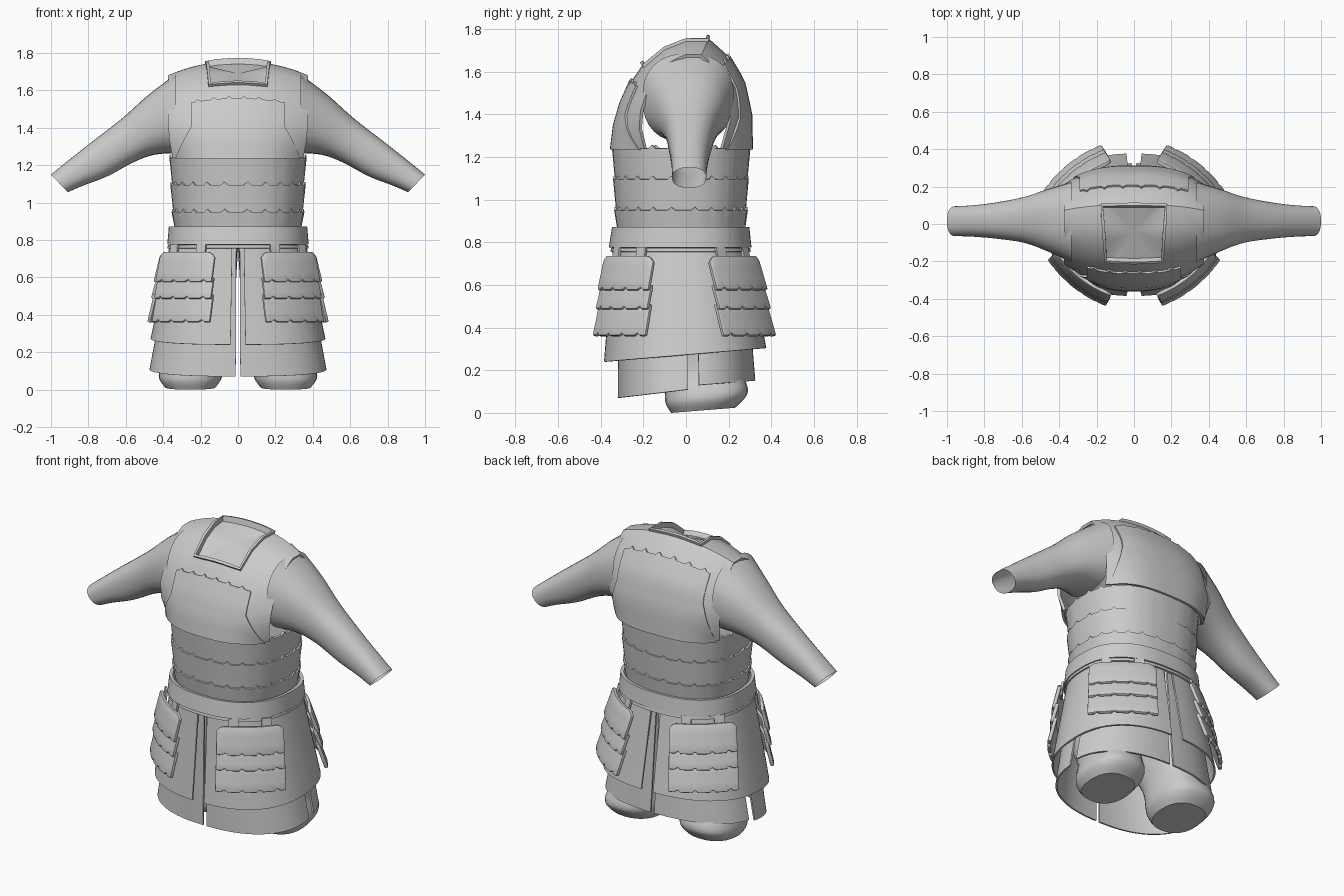
import bpy, bmesh, math
from mathutils import Vector

cube = bpy.data.objects.get("Cube")
if cube:
    bpy.data.objects.remove(cube, do_unlink=True)

grey = bpy.data.materials.new("plain_grey")
grey.use_nodes = True
grey.diffuse_color = (0.6, 0.6, 0.6, 1)
grey.node_tree.nodes["Principled BSDF"].inputs["Base Color"].default_value = (0.6, 0.6, 0.6, 1)


def finish(bm, name, thick=0, mirror=False, bevel=0):
    """Turn a bmesh into a shaded object with optional thickness and mirroring."""
    bmesh.ops.recalc_face_normals(bm, faces=bm.faces)
    mesh = bpy.data.meshes.new(name)
    bm.to_mesh(mesh)
    bm.free()
    mesh.materials.append(grey)
    obj = bpy.data.objects.new(name, mesh)
    bpy.context.collection.objects.link(obj)
    if thick:
        mod = obj.modifiers.new("thickness", "SOLIDIFY")
        mod.thickness, mod.offset = thick, 0
    if bevel:
        mod = obj.modifiers.new("rounding", "BEVEL")
        mod.width, mod.segments, mod.angle_limit = bevel, 2, math.radians(50)
    if mirror:
        obj.modifiers.new("mirror", "MIRROR").use_clip = False
    bpy.ops.object.select_all(action="DESELECT")
    obj.select_set(True)
    bpy.context.view_layer.objects.active = obj
    for mod in list(obj.modifiers):
        bpy.ops.object.modifier_apply(modifier=mod.name)
    bpy.ops.object.shade_smooth_by_angle(angle=math.radians(35))
    return obj


def sheet(fn, nu, nv, closed=False, cap=False, keep=None):
    """Grid surface from fn(u, v); closed wraps around u."""
    bm = bmesh.new()
    cols = nu if closed else nu + 1
    rows = [[bm.verts.new(fn(i / nu, j / nv)) for i in range(cols)] for j in range(nv + 1)]
    for j in range(nv):
        for i in range(nu):
            k = (i + 1) % cols
            if keep is None or keep(i, j):
                bm.faces.new((rows[j][i], rows[j][k], rows[j + 1][k], rows[j + 1][i]))
    if cap:
        bm.faces.new(rows[0])
    return bm


def lerp(a, b, t):
    return a + (b - a) * t


def spline(rows, t):
    """Smooth interpolation through rows of numbers."""
    p = t * (len(rows) - 1)
    i = min(int(p), len(rows) - 2)
    f = p - i
    a, b, c, d = (rows[min(max(k, 0), len(rows) - 1)] for k in range(i - 1, i + 3))
    return [0.5 * (2 * q + (r - o) * f + (2 * o - 5 * q + 4 * r - s) * f * f
                   + (3 * q - o - 3 * r + s) * f ** 3) for o, q, r, s in zip(a, b, c, d)]


def oval(angle, rx, front, back):
    """Squarish oval cross-section of the body."""
    c, s = math.cos(angle), math.sin(angle)
    return (math.copysign(abs(c) ** 0.85, c) * rx,
            math.copysign(abs(s) ** 0.85, s) * (front if s < 0 else back))


def bump(index, every=5, height=0.016):
    return height if index % every == every // 2 else 0


# Banded trunk: each lame flares upward into a scalloped top edge
def band(name, low, high, scallop=True, thick=0.014):
    def point(u, v):
        rx, front, back, z = (lerp(a, b, v) for a, b in zip(low, high))
        x, y = oval(u * math.tau, rx, front, back)
        return x, y, z + (bump(round(u * 120)) * v if scallop else 0)
    finish(sheet(point, 120, 2, closed=True), name, thick)


band("lower_band", (0.33, 0.315, 0.27, 0.86), (0.348, 0.33, 0.283, 0.95))
band("middle_band", (0.338, 0.32, 0.273, 0.94), (0.355, 0.335, 0.287, 1.095))
band("upper_band", (0.343, 0.325, 0.28, 1.08), (0.36, 0.34, 0.295, 1.24))
band("belt", (0.368, 0.352, 0.297, 0.775), (0.36, 0.337, 0.287, 0.87), False, 0.02)
band("belt_lower_edge", (0.37, 0.347, 0.297, 0.755), (0.368, 0.344, 0.294, 0.772), False, 0.014)

# Upper body: side profile arched over the shoulders
arch_profile = [(-0.34, 1.24), (-0.325, 1.35), (-0.295, 1.45), (-0.25, 1.55), (-0.195, 1.63),
                (-0.1, 1.71), (0, 1.75), (0.1, 1.75), (0.19, 1.67), (0.26, 1.55),
                (0.293, 1.4), (0.297, 1.24)]


def arch(x, t, out=0):
    """Point on the upper body at sideways position x and profile position t."""
    i = min(int(t), len(arch_profile) - 2)
    y, z = (lerp(a, b, t - i) for a, b in zip(arch_profile[i], arch_profile[i + 1]))
    side = abs(x) / 0.37
    low = max(0, 1 - (z - 1.24) / 0.16)
    x *= 1 + 0.08 * max(-1.2, min(0.8, y / 0.15)) * max(0, 1 - side ** 2) - 0.07 * low * side ** 4
    y *= (1 - 0.3 * side ** 2.6) * (1 - 0.2 * low * side ** 4)
    z = 1.24 + (z - 1.24) * (1 - 0.15 * side ** 2)
    push = Vector((0, y, z - 1.4)).normalized() * out
    return Vector((x, y, z)) + push


yoke_x = [-0.37, -0.34, -0.29, -0.23, -0.165, -0.11, -0.055, 0,
          0.055, 0.11, 0.165, 0.23, 0.29, 0.34, 0.37]
finish(sheet(lambda u, v: arch(yoke_x[round(u * 14)], v * 11), 14, 11,
             keep=lambda i, j: not (4 <= i < 10 and 4 <= j < 7)), "yoke", 0.016)


# Chest and back plates with scalloped tops and armhole cutaways
def plate(name, start, end, top_width):
    def point(u, v):
        s = u * 2 - 1
        width = top_width if v > 0.55 else lerp(0.355, top_width, v / 0.55)
        t = lerp(start, end, v)
        if v == 1:
            t += math.copysign(bump(round(u * 30), height=0.14), end - start)
        return arch(s * width, t, 0.011)
    finish(sheet(point, 30, 9), name, 0.014)


plate("chest_plate", 0, 3, 0.262)
plate("back_plate", 11, 8.1, 0.28)

# Collar: raised rim around the neck opening, with a shallow sunken fill
rim_path = ([(x, 4) for x in yoke_x[4:11]] + [(0.165, 5), (0.165, 6)]
            + [(x, 7) for x in yoke_x[10:3:-1]] + [(-0.165, 6), (-0.165, 5)])
count = len(rim_path)
finish(sheet(lambda u, v: arch(*rim_path[round(u * count) % count], lerp(-0.012, 0.022, v)),
             count, 1, closed=True), "collar_rim", 0.016)
bm = bmesh.new()
edge = [bm.verts.new(arch(x, t, -0.006)) for x, t in rim_path]
centre = bm.verts.new((0, -0.04, 1.69))
for a, b in zip(edge, edge[1:] + edge[:1]):
    bm.faces.new((a, b, centre))
finish(bm, "neck_fill")

# Sleeves: top x, top z, bottom x, bottom z, half depth, depth centre
sleeve_rows = [(0.335, 1.685, 0.335, 1.265, 0.215, 0.01), (0.48, 1.575, 0.45, 1.255, 0.165, 0.02),
               (0.62, 1.45, 0.56, 1.215, 0.122, 0.022), (0.8, 1.31, 0.7, 1.14, 0.095, 0.018),
               (0.92, 1.215, 0.83, 1.09, 0.083, 0.016), (1.0, 1.15, 0.91, 1.055, 0.08, 0.015)]


def sleeve_point(u, v):
    tx, tz, bx, bz, depth, cy = spline(sleeve_rows, v)
    k, y = oval(u * math.tau, 1, depth, depth)
    return lerp(bx, tx, (k + 1) / 2), cy + y, lerp(bz, tz, (k + 1) / 2)


finish(sheet(sleeve_point, 32, 20, closed=True), "sleeves", mirror=True)

# Trouser legs: centre x, centre y, half width, half depth, height
leg_rows = [(0.255, 0.08, 0.135, 0.15, 0.0056), (0.255, 0.09, 0.165, 0.185, 0.05),
            (0.25, 0.095, 0.17, 0.195, 0.1), (0.235, 0.07, 0.155, 0.185, 0.2),
            (0.22, 0.02, 0.17, 0.21, 0.35), (0.19, -0.02, 0.175, 0.25, 0.54),
            (0.165, -0.02, 0.165, 0.27, 0.76)]


def leg_point(u, v):
    cx, cy, rx, ry, z = spline(leg_rows, v)
    x, y = oval(u * math.tau, rx, ry, ry)
    return cx + x, cy + y, z + 0.08 * (cy + y) * (1 - v)


finish(sheet(leg_point, 28, 24, closed=True, cap=True), "trouser_legs", mirror=True)


# Skirt: an outer layer split front and back, and a longer inner layer also split at the sides
def skirt(name, start, end, top, bottom, base, slope):
    def point(u, v):
        a = math.radians(lerp(start, end, u))
        rx, front, back = (lerp(p, q, v) for p, q in zip(top, bottom))
        x, y = oval(a, rx, front, back)
        return x, y, lerp(0.765, base + slope * y, v)
    finish(sheet(point, 36, 4), name, 0.01, mirror=True)


skirt("outer_skirt", -86.8, 86.8, (0.362, 0.338, 0.288), (0.462, 0.38, 0.372), 0.272, 0.085)
inner_top, inner_low = (0.345, 0.31, 0.27), (0.468, 0.315, 0.32)
skirt("inner_skirt_front", -89.2, 1, inner_top, inner_low, 0.108, 0.12)
skirt("inner_skirt_back", 8, 89.2, inner_top, inner_low, 0.125, 0.08)

# Hip guards: three overlapping scalloped plates hung on straps, facing the four diagonals
along, outward = Vector((0.78, 0.62, 0)), Vector((0.62, -0.78, 0))


def hip_guard(name, flip, shift, flare):
    def place(s, z, lift):
        drop = (0.735 - z) / 0.38
        p = Vector((0.275, -0.275, z)) + along * s * (0.185 + 0.012 * drop)
        p += outward * (flare * drop + lift - 0.03 * s * s)
        return p.x, p.y * flip + shift, p.z

    for n, (top, low) in enumerate(((0.735, 0.575), (0.6, 0.485), (0.51, 0.36))):
        def point(u, v):
            s = u * 2 - 1
            z = lerp(top, low, v)
            if n == 0:
                z -= (1 - v) * 0.03 * max(0, (abs(s) - 0.8) / 0.2) ** 2
            if v == 1 and abs(s) < 0.8:
                z += bump(round(u * 24), 6, 0.014)
            return place(s, z, 0.012 + 0.014 * v - 0.004 * n)
        finish(sheet(point, 24, 3), f"{name}_plate_{n + 1}", 0.022, True, 0.007)
    for n, middle in enumerate((-0.5, 0.5)):
        finish(sheet(lambda u, v: place(middle + (u - 0.5) * 0.3, lerp(0.775, 0.69, v), 0.0),
                     2, 2), f"{name}_strap_{n + 1}", 0.012, True)


hip_guard("front_hip_guard", 1, 0, 0.055)
hip_guard("back_hip_guard", -1, -0.045, 0.095)
